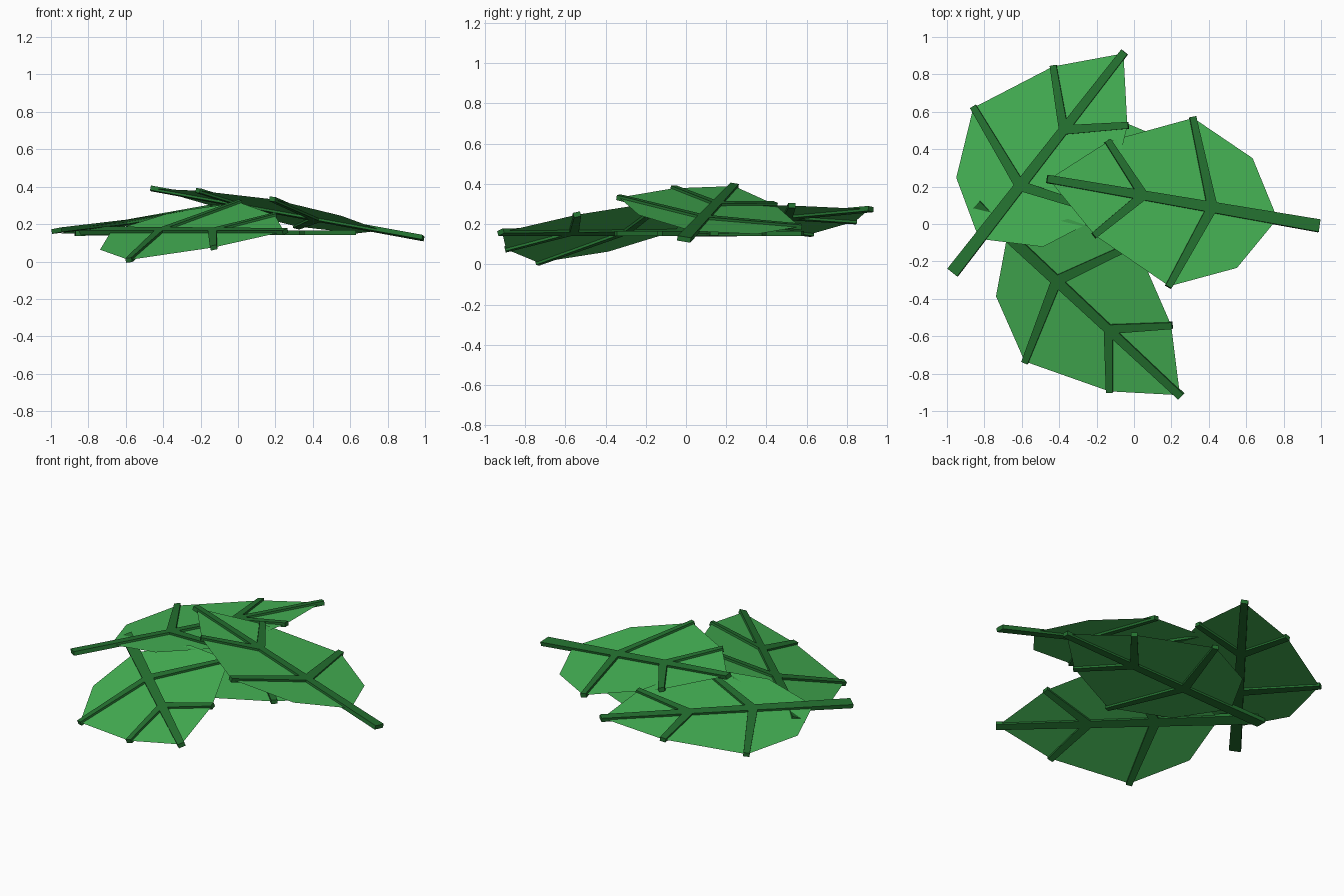
import bpy, bmesh
from mathutils import Vector, Matrix

if "Cube" in bpy.data.objects:
    bpy.data.objects.remove(bpy.data.objects["Cube"])


def material(name, color):
    m = bpy.data.materials.new(name)
    m.diffuse_color = (*color, 1)
    m.use_nodes = True
    m.node_tree.nodes["Principled BSDF"].inputs["Base Color"].default_value = m.diffuse_color
    return m


BLADE = material("leaf_green", (0.06, 0.45, 0.09))
VEIN = material("vein_green", (0.018, 0.17, 0.03))

# half outline of a leaf: distance from stem end, half width
HALF = [(0.41, 0.30), (0.76, 0.46), (1.20, 0.257)]
BASE, TIP = 0.23, 1.49
THICK = 0.025


def add_object(name, bm, mat, matrix):
    bmesh.ops.recalc_face_normals(bm, faces=bm.faces)
    me = bpy.data.meshes.new(name)
    bm.to_mesh(me)
    bm.free()
    me.materials.append(mat)
    ob = bpy.data.objects.new(name, me)
    ob.matrix_world = matrix
    bpy.context.collection.objects.link(ob)
    return ob


def bar(bm, a, b, wa, wb):
    """Tapered flat rib from a to b."""
    a, b = Vector((*a, 0)), Vector((*b, 0))
    d = (b - a).normalized()
    side = Vector((-d.y, d.x, 0))
    rings = []
    for p, w in ((a, wa), (b, wb)):
        rings.append([bm.verts.new(p + side * sx * w / 2 + Vector((0, 0, sz * THICK / 2)))
                      for sx, sz in ((-1, -1), (1, -1), (1, 1), (-1, 1))])
    r, q = rings
    for i in range(4):
        j = (i + 1) % 4
        bm.faces.new((r[i], r[j], q[j], q[i]))
    bm.faces.new(r)
    bm.faces.new(q)


def leaf(name, stem, tip, roll):
    # local frame: x along the midrib, y to the left with slope "roll"
    stem, tip = Vector(stem), Vector(tip)
    u = (tip - stem).normalized()
    v = Vector((-u.y, u.x, 0)).normalized() + Vector((0, 0, roll))
    v = (v - u * v.dot(u)).normalized()
    rot = Matrix((u, v, u.cross(v))).transposed().to_4x4()
    matrix = Matrix.Translation(stem) @ rot

    # thin blade, one half fan on each side of the midrib
    bm = bmesh.new()
    spine = [bm.verts.new((s, 0, 0)) for s in (BASE, 0.59, 0.97, TIP)]
    for sign in (1, -1):
        e = [bm.verts.new((s, sign * t, 0)) for s, t in HALF]
        bm.faces.new((spine[0], spine[1], e[1], e[0]))
        bm.faces.new((spine[1], spine[2], e[2], e[1]))
        bm.faces.new((spine[2], spine[3], e[2]))
    add_object(name + "_blade", bm, BLADE, matrix)

    # midrib with stem, and two pairs of side veins
    bm = bmesh.new()
    bar(bm, (0, 0), (1.5, 0), 0.068, 0.042)
    for sign in (1, -1):
        bar(bm, (0.59, 0), (0.765, sign * 0.465), 0.055, 0.036)
        bar(bm, (0.97, 0), (1.205, sign * 0.26), 0.05, 0.036)
    add_object(name + "_veins", bm, VEIN, matrix)


leaf("right_leaf", (0.99, -0.01, 0.125), (-0.46, 0.24, 0.39), 0.165)
leaf("back_left_leaf", (-0.97, -0.26, 0.165), (-0.05, 0.92, 0.275), -0.155)
leaf("front_leaf", (-0.845, 0.10, 0.165), (0.24, -0.91, 0.16), 0.355)
leaf("lower_leaf", (-0.87, 0.09, 0.15), (0.63, 0.14, 0.155), 0.0)
